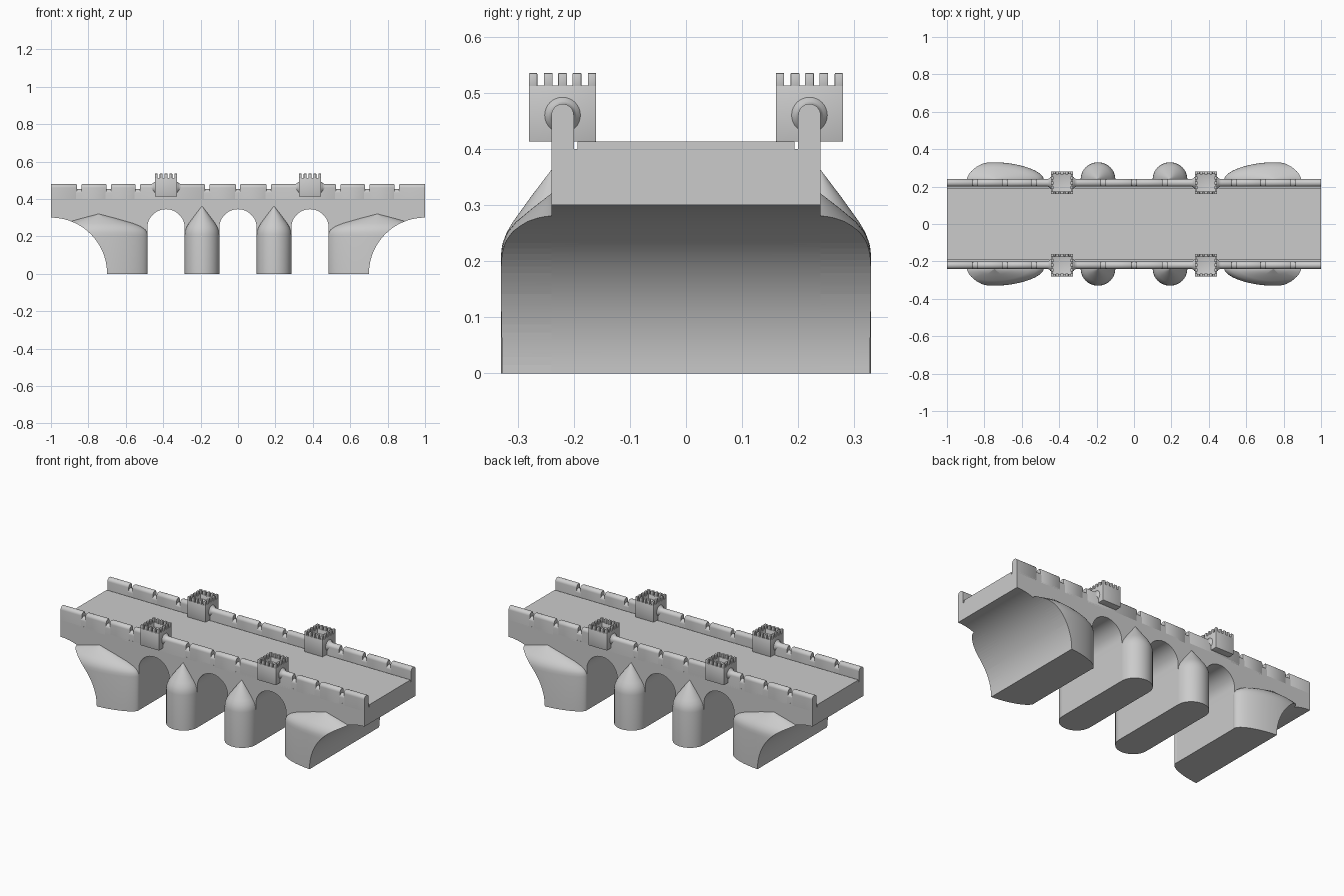
import bpy, bmesh
from math import sin, cos, pi, radians, copysign

if "Cube" in bpy.data.objects:
    bpy.data.objects.remove(bpy.data.objects["Cube"])


def finish(bm, name, smooth=True, bevel=0):
    bmesh.ops.recalc_face_normals(bm, faces=bm.faces)
    me = bpy.data.meshes.new(name)
    bm.to_mesh(me)
    bm.free()
    ob = bpy.data.objects.new(name, me)
    bpy.context.collection.objects.link(ob)
    bpy.ops.object.select_all(action='DESELECT')
    ob.select_set(True)
    bpy.context.view_layer.objects.active = ob
    if bevel:
        m = ob.modifiers.new("bevel", 'BEVEL')
        m.width, m.segments, m.limit_method = bevel, 2, 'ANGLE'
        m.angle_limit = radians(40)
        bpy.ops.object.modifier_apply(modifier=m.name)
    if smooth:
        bpy.ops.object.shade_smooth_by_angle(angle=radians(35))
    return ob


def box(bm, x0, x1, y0, y1, z0, z1):
    vs = bmesh.ops.create_cube(bm, size=1)['verts']
    for v in vs:
        v.co = ((x0 + x1) / 2 + v.co.x * (x1 - x0),
                (y0 + y1) / 2 + v.co.y * (y1 - y0),
                (z0 + z1) / 2 + v.co.z * (z1 - z0))


def loft(bm, rings):
    """Skin a list of closed rings and cap both ends."""
    rs = [[bm.verts.new(p) for p in r] for r in rings]
    n = len(rs[0])
    for a, b in zip(rs, rs[1:]):
        for i in range(n):
            j = (i + 1) % n
            bm.faces.new((a[i], a[j], b[j], b[i]))
    bm.faces.new(rs[0])
    bm.faces.new(rs[-1])


def arc(cx, cz, r, a0, a1, n):
    return [(cx + r * cos(radians(a0 + (a1 - a0) * i / n)),
             cz + r * sin(radians(a0 + (a1 - a0) * i / n))) for i in range(n + 1)]


# Bridge body: side outline with three arches and curved end undersides
out = [(-1, 0.40)] + arc(-1, 0, 0.3, 90, 0, 32)
for cx in (-0.385, 0, 0.385):
    out += [(cx - 0.1, 0)] + arc(cx, 0.245, 0.1, 180, 0, 32) + [(cx + 0.1, 0)]
out += arc(1, 0, 0.3, 180, 90, 32) + [(1, 0.40)]
bm = bmesh.new()
loft(bm, [[(x, y, z) for x, z in out] for y in (-0.24, 0.24)])
finish(bm, "bridge_body")

# Raised roadway with narrow gutters beside it
bm = bmesh.new()
box(bm, -1, 1, -0.193, 0.193, 0.395, 0.413)
finish(bm, "roadway", False)


def nose(name, cx, cy, rx, profile, p=2.0):
    """Pointed cutwater: rounded column with a conical cap."""
    bm = bmesh.new()
    n = 64
    rings = []
    for r, z in profile:
        ring = []
        for i in range(n):
            c, s = cos(2 * pi * i / n), sin(2 * pi * i / n)
            ring.append((cx + rx * r * copysign(abs(c) ** (2 / p), c),
                         cy + 0.09 * r * copysign(abs(s) ** (2 / p), s), z))
        rings.append(ring)
    loft(bm, rings)
    return finish(bm, name)


pier_cap = [(1, 0), (1, 0.21), (0.97, 0.23), (0.89, 0.25), (0.76, 0.27), (0.4, 0.315), (0.004, 0.362)]
bank_cap = [(1, 0), (1, 0.205), (0.985, 0.222), (0.95, 0.236), (0.86, 0.253), (0.7, 0.27), (0.35, 0.296), (0.004, 0.32)]
for sx in (-1, 1):
    # Cylinder that carves the curved underside of the end supports
    bm = bmesh.new()
    ring = arc(sx, 0, 0.3, 0, 360, 128)[:-1]
    loft(bm, [[(x, y, z) for x, z in ring] for y in (-0.6, 0.6)])
    cutter = finish(bm, "underside_cutter", False)
    cutter.hide_render = True
    for sy in (-1, 1):
        nose("pier_cutwater", sx * 0.1925, sy * 0.24, 0.0925, pier_cap)
        bank = nose("end_cutwater", sx * 0.745, sy * 0.24, 0.262, bank_cap, 1.8)
        m = bank.modifiers.new("cut", 'BOOLEAN')
        m.operation, m.object, m.solver = 'DIFFERENCE', cutter, 'EXACT'
        bpy.ops.object.modifier_apply(modifier=m.name)
        bpy.ops.object.shade_smooth_by_angle(angle=radians(35))
    bpy.data.objects.remove(cutter)


def wall_ring(x, y, r, top):
    """Round-topped parapet cross-section."""
    return [(x, y - r, 0.39)] + [(x, y - a, b) for a, b in arc(0, top - r, r, 0, 180, 16)] + [(x, y + r, 0.39)]


# Parapets: low continuous wall, with taller rounded blocks between notches
cuts = [-0.85, -0.69, -0.535, -0.165, 0, 0.165, 0.535, 0.69, 0.85]
for sy in (-1, 1):
    y = sy * 0.22
    bm = bmesh.new()
    loft(bm, [wall_ring(x, y, 0.0195, 0.452) for x in (-1, 1)])
    ends = [-1] + [c + d for c in cuts for d in (-0.012, 0.012)] + [1]
    for a, b in zip(ends[::2], ends[1::2]):
        e = 0.006
        a1 = a + e if a > -1 else a + 0.001
        b1 = b - e if b < 1 else b - 0.001
        ra = 0.016 if a > -1 else 0.02
        rb = 0.016 if b < 1 else 0.02
        loft(bm, [wall_ring(a, y, ra, 0.46 + ra), wall_ring(a1, y, 0.02, 0.48),
                  wall_ring(b1, y, 0.02, 0.48), wall_ring(b, y, rb, 0.46 + rb)])
    finish(bm, "parapet")

# Small hollow turrets with notched rims
for sx in (-1, 1):
    for sy in (-1, 1):
        cx, cy, h, t = sx * 0.385, sy * 0.22, 0.06, 0.012
        bm = bmesh.new()
        sq = [(-1, -1), (1, -1), (1, 1), (-1, 1)]
        loft(bm, [[(cx + w * a, cy + w * b, z) for a, b in sq]
                  for w, z in ((h, 0.413), (h, 0.513), (h - t, 0.513), (h - t, 0.485))])
        for i in range(-2, 3):
            for j in range(-2, 3):
                if max(abs(i), abs(j)) < 2:
                    continue
                # Rim teeth, flush with the outer faces
                def span(k):
                    if abs(k) == 2:
                        return sorted((copysign(h, k), copysign(h - t - 0.003, k)))
                    return k * 0.0255 - 0.008, k * 0.0255 + 0.008
                (x0, x1), (y0, y1) = span(i), span(j)
                box(bm, cx + x0, cx + x1, cy + y0, cy + y1, 0.51, 0.535)
        finish(bm, "turret", True, 0.0015)
        # Flared collars where the parapet meets the turret
        bm = bmesh.new()
        for d in (-1, 1):
            rings = []
            for off, r in ((0.055, 0.034), (0.062, 0.031), (0.067, 0.025), (0.075, 0.021), (0.083, 0.0195)):
                rings.append([(cx + d * off, cy + a, b) for a, b in arc(0, 0.46, r, 0, 360, 32)[:-1]])
            loft(bm, rings)
        finish(bm, "turret_collar")
